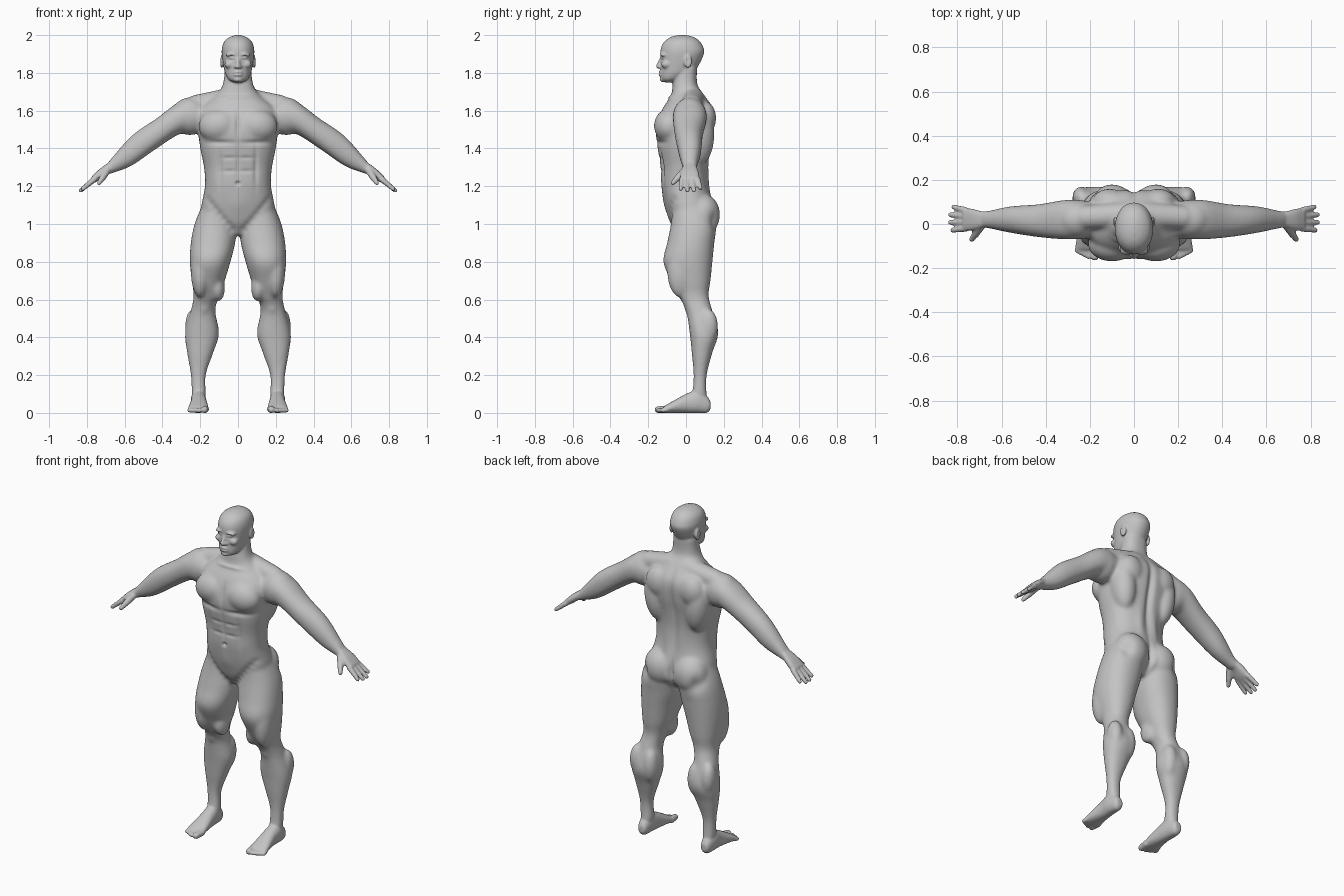
import bpy
import bmesh
from math import cos, sin, pi, exp, copysign
from mathutils import Vector, Matrix

cube = bpy.data.objects.get("Cube")
if cube:
    bpy.data.objects.remove(cube)

grey = (.55, .55, .55, 1)
skin = bpy.data.materials.new("matte_grey")
skin.use_nodes = True
skin.diffuse_color = grey
skin.node_tree.nodes["Principled BSDF"].inputs["Base Color"].default_value = grey


def smooth_rows(rows, steps=6):
    """Catmull-Rom interpolation through the rows of a section table."""
    smooth = []
    last = len(rows) - 1
    for i in range(last):
        before, start, end, after = (rows[max(0, min(last, i + k))] for k in (-1, 0, 1, 2))
        for step in range(steps):
            t = step / steps
            smooth.append([q + t * ((r - p) + t * ((2 * p - 5 * q + 4 * r - s)
                           + t * (3 * (q - r) + s - p))) / 2
                           for p, q, r, s in zip(before, start, end, after)])
    return smooth + [rows[last]]


def loft(bm, axis, rows, power=2.2, sides=40):
    """Each row: place along the axis, then low and high limits on the other two axes."""
    rings = []
    for place, left, right, low, high in smooth_rows(rows):
        ring = []
        for k in range(sides):
            angle = 2 * pi * k / sides
            across, along = (copysign(abs(wave(angle)) ** (2 / power), wave(angle))
                             for wave in (cos, sin))
            point = [(left + right + (right - left) * across) / 2,
                     (low + high + (high - low) * along) / 2]
            point.insert("xyz".index(axis), place)
            ring.append(bm.verts.new(point))
        rings.append(ring)
    for ring, following in zip(rings, rings[1:]):
        for k in range(sides):
            n = (k + 1) % sides
            bm.faces.new((ring[k], ring[n], following[n], following[k]))
    bm.faces.new(rings[0])
    bm.faces.new(rings[-1])


def loft_centred(bm, rows, power):
    """Upright loft across the middle; each row: height, half width, front, back."""
    loft(bm, "z", [(height, -half, half, front, back) for height, half, front, back in rows], power)


def sphere(bm, matrix):
    return bmesh.ops.create_uvsphere(bm, u_segments=32, v_segments=20, radius=1,
                                     matrix=matrix)["verts"]


def blob(bm, centre, radii, turn=0):
    sphere(bm, Matrix.Translation(centre) @ Matrix.Rotation(turn, 4, "Y")
           @ Matrix.Diagonal((*radii, 1)))


def capsule(bm, start, start_radius, end, end_radius):
    """Tapered rounded rod made by pulling the halves of a sphere apart."""
    start, end = Vector(start), Vector(end)
    turn = (end - start).to_track_quat("Z", "Y")
    for v in sphere(bm, Matrix()):
        centre, radius = (end, end_radius) if v.co.z > 0 else (start, start_radius)
        v.co = centre + turn @ v.co * radius


def mirror(bm):
    copy = bmesh.ops.duplicate(bm, geom=bm.verts[:] + bm.edges[:] + bm.faces[:])["geom"]
    for item in copy:
        if isinstance(item, bmesh.types.BMVert):
            item.co.x = -item.co.x


def fuse(bm, name, voxel, rounds):
    """Merge all overlapping volumes into one relaxed skin."""
    bmesh.ops.recalc_face_normals(bm, faces=bm.faces[:])
    mesh = bpy.data.meshes.new(name + "_volumes")
    bm.to_mesh(mesh)
    bm.free()
    volumes = bpy.data.objects.new(name + "_volumes", mesh)
    bpy.context.scene.collection.objects.link(volumes)
    remesh = volumes.modifiers.new("merge", "REMESH")
    remesh.mode = "VOXEL"
    remesh.voxel_size = voxel
    volumes.modifiers.new("relax", "SMOOTH").iterations = rounds
    graph = bpy.context.evaluated_depsgraph_get()
    fused = bpy.data.meshes.new_from_object(volumes.evaluated_get(graph))
    bpy.data.objects.remove(volumes)
    fused.name = name
    return fused


# Left leg from hip to ankle
bm = bmesh.new()
loft(bm, "z", [
    (1.1, .02, .19, -.07, .13), (1, .01, .23, -.08, .16), (.9, .015, .25, -.1, .15),
    (.8, .04, .255, -.12, .14), (.7, .07, .245, -.08, .13), (.62, .1, .235, -.04, .12),
    (.54, .12, .25, 0, .14), (.42, .1, .28, .02, .17), (.32, .13, .27, .03, .14),
    (.2, .17, .25, .04, .11), (.1, .17, .245, .03, .11), (.04, .18, .24, 0, .12)])

# Left arm from shoulder to wrist
loft(bm, "x", [
    (.18, -.06, .1, 1.5, 1.64), (.3, -.07, .11, 1.48, 1.65), (.43, -.06, .09, 1.4, 1.56),
    (.56, -.04, .08, 1.31, 1.47), (.66, -.02, .06, 1.27, 1.36), (.7, -.02, .06, 1.26, 1.31)])

# Left muscle masses: centre, radii, lean
muscles = {
    "deltoid": ((.255, .02, 1.57), (.1, .09, .1), .5),
    "chest": ((.1, -.09, 1.52), (.11, .08, .09), .1),
    "side_back": ((.14, .07, 1.47), (.07, .08, .16), .1),
    "shoulder_blade": ((.11, .1, 1.56), (.08, .06, .09), 0),
    "buttock": ((.1, .09, 1.05), (.1, .09, .11), 0),
    "inner_thigh": ((.11, 0, .67), (.04, .06, .08), .1),
    "outer_thigh": ((.2, -.03, .75), (.05, .07, .14), 0),
    "kneecap": ((.18, .02, .56), (.03, .03, .04), 0),
    "inner_calf": ((.15, .12, .44), (.045, .05, .1), 0),
    "outer_calf": ((.24, .12, .46), (.04, .05, .09), 0),
}
for centre, radii, lean in muscles.values():
    blob(bm, centre, radii, lean)
capsule(bm, (.05, .04, 1.66), .06, (.22, .03, 1.63), .055)
mirror(bm)

# Torso and neck
loft_centred(bm, [
    (.94, .06, -.04, .09), (1, .15, -.08, .15), (1.07, .195, -.1, .15), (1.2, .175, -.13, .12),
    (1.3, .18, -.135, .115), (1.4, .2, -.15, .13), (1.5, .21, -.16, .15), (1.6, .21, -.13, .15),
    (1.68, .12, -.08, .1), (1.74, .08, -.07, .06), (1.84, .07, -.05, .06)], 2.4)
trunk = fuse(bm, "trunk", .007, 22)

# Left foot with toes
bm = bmesh.new()
loft(bm, "y", [
    (.13, .19, .23, .02, .06), (.11, .18, .24, 0, .09), (.06, .17, .25, 0, .12),
    (0, .165, .25, 0, .1), (-.1, .155, .265, 0, .045), (-.12, .16, .26, 0, .03)])
capsule(bm, (.173, -.1, .02), .02, (.178, -.148, .017), .018)
for toe in range(4):
    root = Vector((.203 + toe * .017, -.1, .017))
    capsule(bm, root, .012, root + Vector((.003, toe * .009 - .048, -.004)), .012)

# Left hand: palm, four fingers and jointed thumb
loft(bm, "x", [(.66, -.01, .05, 1.28, 1.34), (.7, -.02, .06, 1.26, 1.315),
               (.74, -.03, .07, 1.23, 1.285), (.775, -.03, .07, 1.21, 1.25)], 2.6)
for finger, length in enumerate((.06, .07, .07, .055)):
    knuckle = Vector((.762, finger * .027 - .02, 1.236))
    reach = Vector((length, (finger - 1) * .008, length * -.84))
    capsule(bm, knuckle, .0155, knuckle + reach, .0115)
joint = (.72, -.048, 1.24)
capsule(bm, (.695, -.01, 1.28), .02, joint, .017)
capsule(bm, joint, .016, (.735, -.07, 1.217), .012)

# Left ear, brow, cheek, nostril and eyeball
blob(bm, (.086, .01, 1.86), (.01, .022, .035))
blob(bm, (.034, -.12, 1.897), (.032, .02, .01), .1)
blob(bm, (.046, -.105, 1.845), (.026, .026, .022))
blob(bm, (.012, -.138, 1.832), (.01, .012, .009))
blob(bm, (.033, -.112, 1.877), (.016, .017, .015))
mirror(bm)

# Head, nose, lips and chin
loft_centred(bm, [
    (1.75, .025, -.115, -.07), (1.765, .05, -.13, -.03), (1.79, .065, -.135, .02),
    (1.82, .074, -.134, .055), (1.9, .086, -.136, .095), (1.94, .083, -.13, .09),
    (1.97, .07, -.11, .07), (1.99, .043, -.08, .04), (2, .012, -.04, 0)], 2.1)
capsule(bm, (0, -.13, 1.876), .009, (0, -.148, 1.834), .012)
for lip_height in (1.804, 1.789):
    blob(bm, (0, -.132, lip_height), (.024, .014, .007))
blob(bm, (0, -.122, 1.765), (.024, .018, .014))

bm.from_mesh(trunk)
bpy.data.meshes.remove(trunk)
body = fuse(bm, "body", .006, 4)

# Carved grooves and swellings: centre, reach, depth along the surface normal
strokes = {
    "spine": ((0, .15, 1.42), (.02, .06, .2), -.02),
    "breastbone": ((0, -.17, 1.53), (.013, .05, .07), -.012),
    "belly_midline": ((0, -.15, 1.31), (.01, .04, .09), -.007),
    "cleft": ((0, .17, 1.03), (.016, .07, .08), -.025),
    "navel": ((0, -.13, 1.215), (.011, .03, .01), -.013),
    "under_chest": ((.1, -.15, 1.43), (.08, .05, .014), -.009),
    "upper_belly_row": ((.045, -.15, 1.35), (.04, .04, .01), -.005),
    "lower_belly_row": ((.045, -.14, 1.28), (.04, .04, .01), -.005),
    "belly_side": ((.095, -.13, 1.3), (.012, .05, .1), -.007),
    "lower_belly": ((0, -.11, 1.1), (.06, .05, .07), .008),
    "lower_back": ((.05, .13, 1.25), (.025, .05, .09), .008),
    "hip_hollow": ((.175, .16, 1.02), (.03, .05, .05), -.012),
    "upper_eyelid": ((.033, -.13, 1.887), (.016, .02, .004), -.006),
    "lower_eyelid": ((.033, -.13, 1.868), (.016, .02, .004), -.005),
    "mouth": ((0, -.145, 1.797), (.022, .02, .003), -.004),
    "ear_hollow": ((.096, .01, 1.865), (.01, .01, .018), -.006),
    "collarbone": ((.03, -.09, 1.67), (.07, .03, .01), .007),
}
for i in range(7):
    strokes[f"groin_crease_{i}"] = ((.03 + i * .023, -.1, .97 + i * .027), (.02, .06, .02), -.007)

bm = bmesh.new()
bm.from_mesh(body)
for v in bm.verts:
    spot = (abs(v.co.x), v.co.y, v.co.z)
    push = 0
    for centre, reach, depth in strokes.values():
        distance = sum(((s - c) / r) ** 2 for s, c, r in zip(spot, centre, reach))
        if distance < 6:
            push += depth * exp(-distance)
    v.co += v.normal * push
    v.co.z = max(v.co.z, 0)
bm.to_mesh(body)
bm.free()

body.materials.clear()
body.materials.append(skin)
body.shade_smooth()
bpy.context.scene.collection.objects.link(bpy.data.objects.new("body", body))
